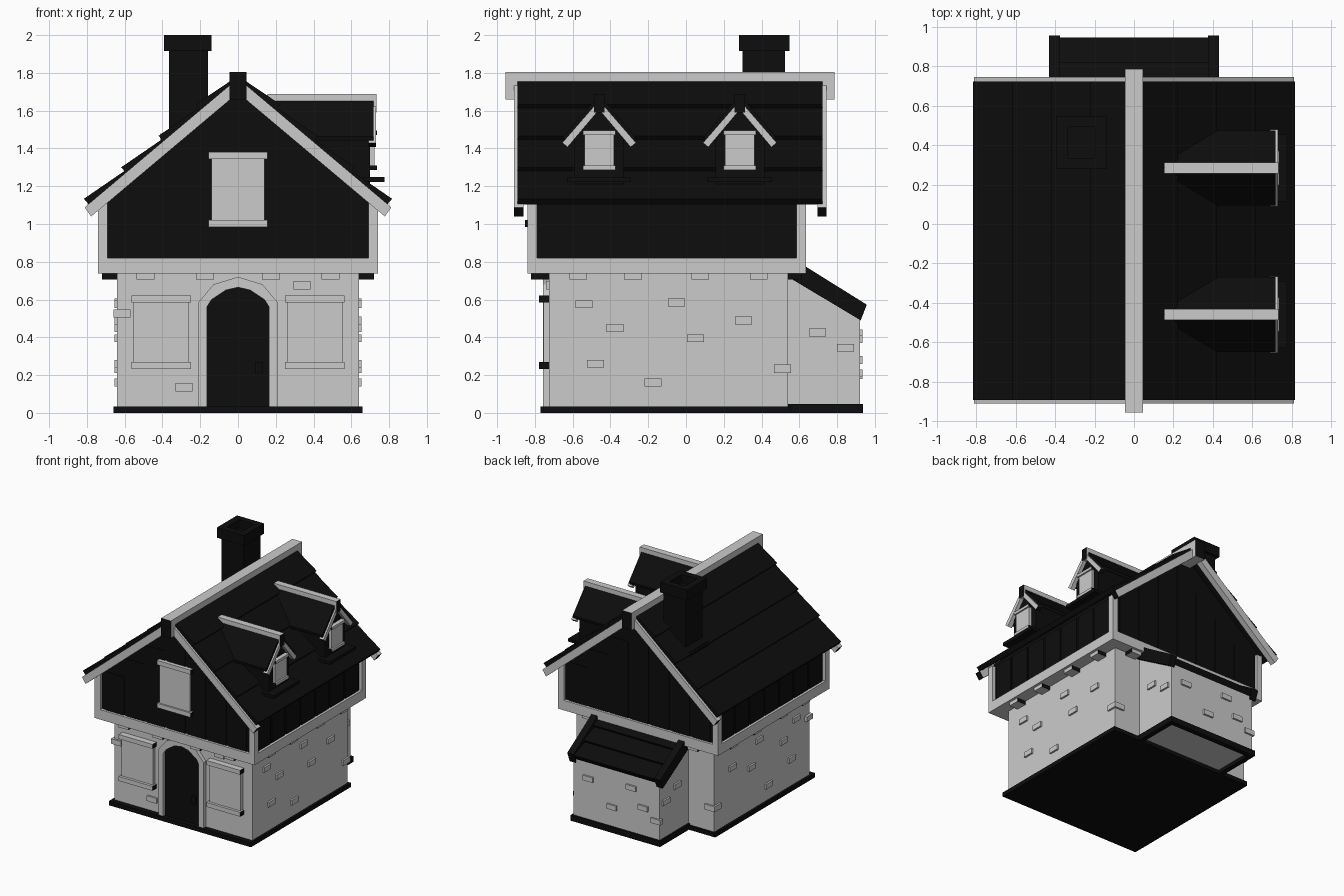
import bpy, bmesh, math
from mathutils import Vector

if "Cube" in bpy.data.objects:
    bpy.data.objects.remove(bpy.data.objects["Cube"])

black = bpy.data.materials.new("dark_wood")
black.diffuse_color = (0.004, 0.004, 0.004, 1)
black.use_nodes = True
black.node_tree.nodes["Principled BSDF"].inputs["Base Color"].default_value = black.diffuse_color
grey = bpy.data.materials.new("pale")
grey.diffuse_color = (0.8, 0.8, 0.8, 1)
grey.use_nodes = True
grey.node_tree.nodes["Principled BSDF"].inputs["Base Color"].default_value = grey.diffuse_color
ALL = lambda n: True
X_ENDS = lambda n: abs(n.x) > 0.7
Y_ENDS = lambda n: abs(n.y) > 0.7


def prism(name, pts, axis, a, b, dark=None):
    """Extrude a 2D profile along an axis; dark(normal) picks the black faces."""
    def to3d(p, t):
        u, v = p
        return {"x": (t, u, v), "y": (u, t, v), "z": (u, v, t)}[axis]
    bm = bmesh.new()
    lo = [bm.verts.new(to3d(p, a)) for p in pts]
    hi = [bm.verts.new(to3d(p, b)) for p in pts]
    bm.faces.new(lo)
    bm.faces.new(hi)
    for i in range(len(pts)):
        j = (i + 1) % len(pts)
        bm.faces.new((lo[i], lo[j], hi[j], hi[i]))
    bmesh.ops.recalc_face_normals(bm, faces=bm.faces[:])
    bm.normal_update()
    for f in bm.faces:
        f.material_index = 1 if dark and dark(f.normal) else 0
    me = bpy.data.meshes.new(name)
    bm.to_mesh(me)
    bm.free()
    me.materials.append(grey)
    me.materials.append(black)
    ob = bpy.data.objects.new(name, me)
    bpy.context.collection.objects.link(ob)
    return ob


def box(name, x0, x1, y0, y1, z0, z1, dark=None):
    return prism(name, [(x0, y0), (x1, y0), (x1, y1), (x0, y1)], "z", z0, z1, dark)


def strip(p, q, f0, f1, t0, t1, side=1):
    """Tapered board profile lying on the line p-q, between fractions f0 and f1."""
    p, q = Vector(p), Vector(q)
    d = (q - p).normalized()
    n = Vector((-d.y, d.x))
    if n.y < 0:
        n = -n
    a, b = p.lerp(q, f0), p.lerp(q, f1)
    return [(v.x * side, v.y) for v in (a, b, b + n * t1, a + n * t0)]


# Ground floor and plinth
box("plinth", -0.66, 0.66, -0.77, 0.555, 0, 0.035, ALL)
box("stone_walls", -0.64, 0.64, -0.725, 0.54, 0.03, 0.75)

# Stones set into the walls
for s in (-1, 1):
    for y, z in [(-.54, .575), (-.375, .45), (-.05, .585), (.05, .395), (.305, .49),
                 (-.48, .26), (-.175, .16)]:
        box("side_stone", s * 0.62, s * 0.655, y - .045, y + .045, z - .021, z + .021)
    box("corner_stone", s * 0.56, s * 0.655, 0.465, 0.555, 0.21, 0.255)
    for y, z in [(.695, .425), (.845, .345)]:
        box("annex_side_stone", s * 0.38, s * 0.415, y - .045, y + .045, z - .021, z + .021)
for x, z in [(.34, .675), (-.285, .135)]:
    box("front_stone", x - .045, x + .045, -0.74, -0.7, z - .022, z + .022)
box("front_corner_stone", -0.66, -0.57, -0.74, -0.66, 0.505, 0.547)
for x, z in [(.26, .39), (-.14, .42), (.04, .21), (-.25, .28), (-.37, .2)]:
    box("annex_back_stone", x - .045, x + .045, 0.9, 0.935, z - .021, z + .021)

# Arched doorway
arch_out = [(.21, .03), (.21, .585), (.13, .68), (0, .72), (-.13, .68), (-.21, .585), (-.21, .03)]
arch_in = [(.165, .03), (.165, .56), (.14, .6), (.065, .65), (0, .665),
           (-.065, .65), (-.14, .6), (-.165, .56), (-.165, .03)]
prism("door_frame", arch_out + arch_in[::-1], "y", -0.757, -0.7)
prism("door", arch_in, "y", -0.735, -0.7, ALL)
box("door_handle", 0.09, 0.13, -0.75, -0.73, 0.21, 0.27, ALL)

# Windows on the front
for s in (-1, 1):
    c = s * 0.407
    box("window_panel", c - .145, c + .145, -0.755, -0.7, 0.26, 0.59)
    for z in (.233, .585):
        box("window_bar", c - .157, c + .157, -0.777, -0.71, z, z + .037, X_ENDS)
box("gable_window", -0.14, 0.14, -0.838, -0.8, 1.0, 1.36)
for z in (.985, 1.345):
    box("gable_window_bar", -0.157, 0.157, -0.852, -0.8, z, z + .037, X_ENDS)

# Corbels under the overhang
for x in (-.49, -.175, .175, .49):
    box("front_corbel", x - .047, x + .047, -0.82, -0.71, 0.707, 0.745, X_ENDS)
for s in (-1, 1):
    box("back_corbel", s * .49 - .047, s * .49 + .047, 0.53, 0.615, 0.707, 0.745, X_ENDS)
    for y in (-.57, -.28, .075, .385):
        box("side_corbel", s * 0.62, s * 0.72, y - .047, y + .047, 0.707, 0.745, Y_ENDS)

# Upper floor with gables, bottom beams and corner posts
prism("upper_walls", [(-.715, .78), (.715, .78), (.715, 1.16), (0, 1.75), (-.715, 1.16)],
      "y", -0.815, 0.61, ALL)
box("floor_beam", -0.742, 0.742, -0.84, 0.635, 0.737, 0.82)
for s in (-1, 1):
    for y0, y1 in ((-.84, -.79), (.585, .635)):
        box("corner_post", s * 0.69, s * 0.742, y0, y1, 0.81, 1.13)
# Vertical plank battens
for i in range(-3, 4):
    h = 1.72 - abs(i * 0.19) * 0.84
    for y in (-.815, .61):
        box("gable_plank", i * .19 - .085, i * .19 + .085, y - .006, y + .006, 0.81, h - .1, ALL)
for s in (-1, 1):
    for i in range(7):
        y = -0.69 + i * 0.195
        box("side_plank", s * 0.7, s * 0.722, y - .088, y + .088, 0.81, 1.13, ALL)

# Main roof: overlapping courses, bargeboards and ridge beam
eave, ridge = (0.79, 1.103), (0, 1.77)
for s in (-1, 1):
    for i in range(4):
        prism("roof_course", strip(eave, ridge, i / 4, min(1, (i + 1) / 4 + .02), .04, .012, s),
              "y", -0.892, 0.723, ALL)
    for y0, y1 in ((-.91, -.86), (.695, .745)):
        prism("bargeboard", [(s * .812, 1.088), (s * .02, 1.755), (s * .02, 1.677), (s * .777, 1.04)],
              "y", y0, y1, X_ENDS)
box("ridge_beam", -0.045, 0.045, -0.955, 0.785, 1.66, 1.805, Y_ENDS)

# Chimney with a hollow cap
box("chimney_shaft", -0.365, -0.16, 0.3, 0.525, 1.3, 1.93, ALL)
box("chimney_foot", -0.41, -0.15, 0.29, 0.535, 1.33, 1.48, ALL)
for x0, x1 in ((-.392, -.335), (-.195, -.14)):
    box("chimney_cap", x0, x1, 0.28, 0.547, 1.915, 2.0, ALL)
for y0, y1 in ((.28, .335), (.492, .547)):
    box("chimney_cap", -0.34, -0.19, y0, y1, 1.915, 2.0, ALL)

# Two dormers on the right roof slope
for c in (-.46, .285):
    at = lambda pts: [(c + y, z) for y, z in pts]
    prism("dormer_walls", at([(-.13, 1.15), (.13, 1.15), (.13, 1.48), (0, 1.63), (-.13, 1.48)]),
          "x", 0.3, 0.7, ALL)
    for s in (-1, 1):
        prism("dormer_roof", at([(s * .185, 1.44), (0, 1.652), (0, 1.682), (s * .19, 1.464)]),
              "x", 0.13, 0.717, ALL)
        prism("dormer_bargeboard", at([(s * .195, 1.43), (0, 1.655), (0, 1.605), (s * .167, 1.407)]),
              "x", 0.69, 0.73, lambda n: abs(n.y) > .6 and n.z < 0 and n.y * s > 0)
    box("dormer_ridge", 0.155, 0.733, c - .028, c + .028, 1.59, 1.688, X_ENDS)
    box("dormer_sill", 0.66, 0.775, c - .17, c + .17, 1.222, 1.248, ALL)
    box("dormer_window", 0.68, 0.722, c - .078, c + .078, 1.3, 1.48)
    for z in (1.287, 1.472):
        box("dormer_window_bar", 0.68, 0.735, c - .086, c + .086, z, z + .022, Y_ENDS)

# Back annex: walls, plinth frame and lean-to roof
prism("annex_walls", [(.5, .03), (.92, .03), (.92, .52), (.5, .76)], "x", -0.4, 0.4)
box("annex_plinth_back", -0.415, 0.415, 0.895, 0.937, 0, 0.047, ALL)
for s in (-1, 1):
    box("annex_plinth_side", s * 0.375, s * 0.415, 0.54, 0.9, 0, 0.047, ALL)
    prism("annex_roof_rim", [(.54, .72), (.925, .49), (.957, .573), (.58, .808)],
          "x", s * 0.375, s * 0.432, ALL)
for i in range(3):
    prism("annex_roof_course", strip((.92, .52), (.54, .755), i / 3, min(1, i / 3 + .36), .05, .025),
          "x", -0.38, 0.38, ALL)
